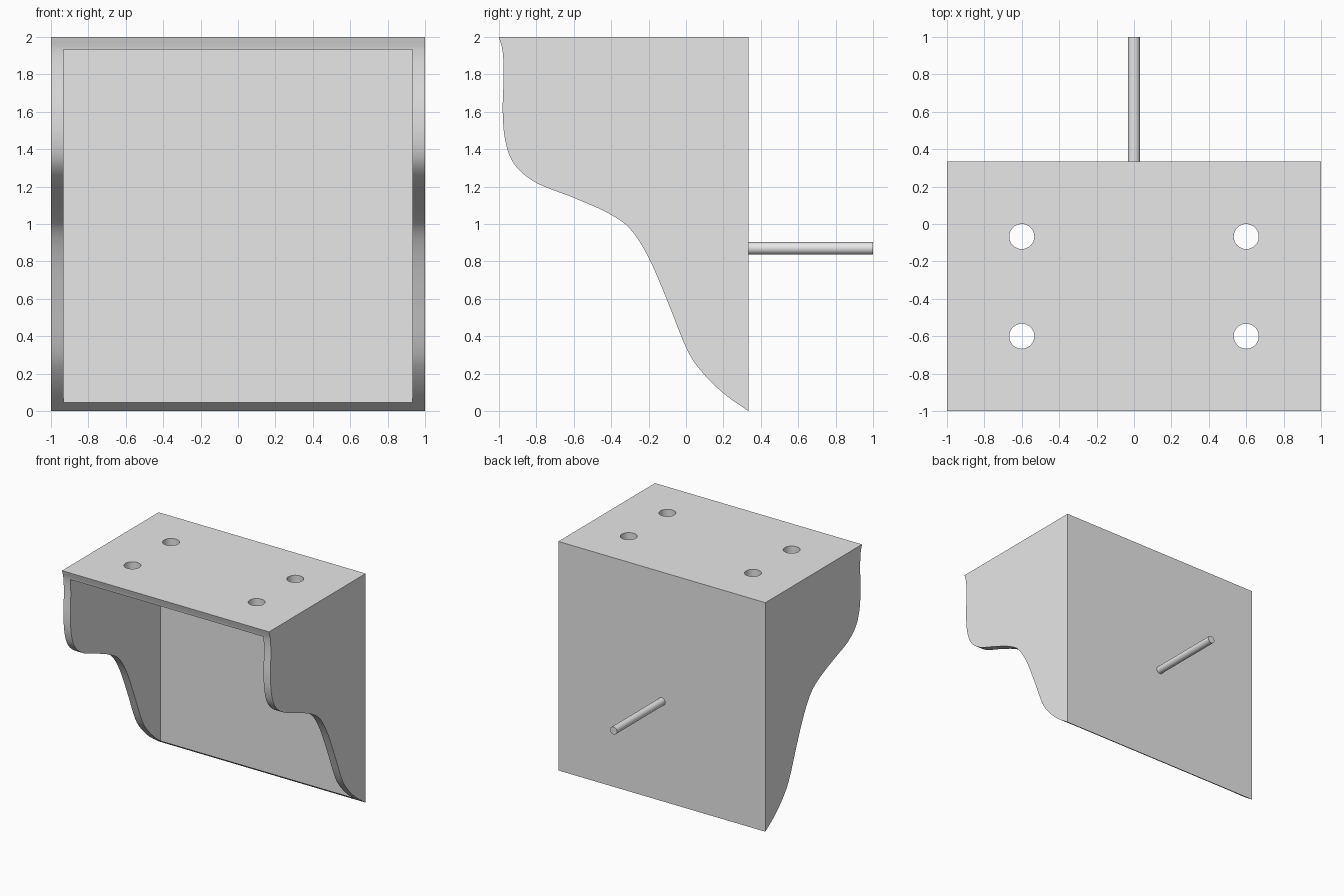
import bpy
import bmesh
import math
from mathutils import Vector, Matrix

cube = bpy.data.objects.get("Cube")
if cube:
    bpy.data.objects.remove(cube, do_unlink=True)

WALL = 0.067   # plate thickness
BACK = 0.333   # y of the rear face

grey = bpy.data.materials.new("light_grey")
grey.use_nodes = True
grey.diffuse_color = (0.8, 0.8, 0.8, 1)
grey.node_tree.nodes["Principled BSDF"].inputs["Base Color"].default_value = (0.8, 0.8, 0.8, 1)


def make_object(name, bm):
    bmesh.ops.recalc_face_normals(bm, faces=bm.faces)
    mesh = bpy.data.meshes.new(name)
    bm.to_mesh(mesh)
    bm.free()
    mesh.materials.append(grey)
    obj = bpy.data.objects.new(name, mesh)
    bpy.context.collection.objects.link(obj)
    return obj


def select_only(obj):
    bpy.ops.object.select_all(action='DESELECT')
    obj.select_set(True)
    bpy.context.view_layer.objects.active = obj


def smooth(obj):
    select_only(obj)
    bpy.ops.object.shade_smooth_by_angle(angle=math.radians(30))


def cut(obj, cutter):
    select_only(obj)
    mod = obj.modifiers.new("cut", 'BOOLEAN')
    mod.operation = 'DIFFERENCE'
    mod.solver = 'EXACT'
    mod.object = cutter
    bpy.ops.object.modifier_apply(modifier=mod.name)
    bpy.data.objects.remove(cutter, do_unlink=True)


def box(name, low, high):
    bm = bmesh.new()
    low, high = Vector(low), Vector(high)
    size = Matrix.Diagonal((high - low).to_4d())
    bmesh.ops.create_cube(bm, size=1, matrix=Matrix.Translation((low + high) / 2) @ size)
    return make_object(name, bm)


def cylinder(name, radius, depth, matrix):
    bm = bmesh.new()
    bmesh.ops.create_cone(bm, cap_ends=True, segments=32, radius1=radius,
                          radius2=radius, depth=depth, matrix=matrix)
    return make_object(name, bm)


def spline(points, steps=5):
    """Smooth curve through the given points."""
    pts = [Vector(p) for p in points]
    pts = [2 * pts[0] - pts[1]] + pts + [2 * pts[-1] - pts[-2]]
    out = []
    for a, b, c, d in zip(pts, pts[1:], pts[2:], pts[3:]):
        for i in range(steps):
            t = i / steps
            out.append(0.5 * (2 * b + (c - a) * t + (2 * a - 5 * b + 4 * c - d) * t ** 2
                              + (3 * b - a - 3 * c + d) * t ** 3))
    return out + [pts[-2]]


# Bracket body: ornamental side profile (y, z) extruded across the width
curve = spline([(-1, 2), (-0.98, 1.92), (-0.975, 1.79), (-0.98, 1.6), (-0.965, 1.44),
                (-0.915, 1.315), (-0.8, 1.22), (-0.6, 1.14), (-0.42, 1.06),
                (-0.3, 0.975), (-0.2, 0.82), (-0.1, 0.59), (0, 0.34),
                (0.08, 0.215), (0.2, 0.095), (BACK, 0)])
bm = bmesh.new()
outline = [bm.verts.new((-1, p.x, p.y)) for p in curve]
outline.append(bm.verts.new((-1, BACK, 2)))
side = bm.faces.new(outline)
extruded = bmesh.ops.extrude_face_region(bm, geom=[side], use_keep_orig=True)
bmesh.ops.translate(bm, vec=(2, 0, 0),
                    verts=[v for v in extruded["geom"] if isinstance(v, bmesh.types.BMVert)])
bracket = make_object("bracket_body", bm)

# Hollow interior, open at the front and below
cut(bracket, box("hollow", (WALL - 1, -2, -1), (1 - WALL, BACK - WALL, 2 - WALL)))

# Four mounting holes through the top plate
for x in (-0.6, 0.6):
    for y in (-0.067, -0.6):
        cut(bracket, cylinder("hole", 0.067, 0.6, Matrix.Translation((x, y, 2))))
smooth(bracket)

# Rear pin
pin = cylinder("rear_pin", 0.033, 1 - BACK,
               Matrix.Translation((0, (1 + BACK) / 2, 0.87)) @ Matrix.Rotation(math.pi / 2, 4, 'X'))
smooth(pin)
